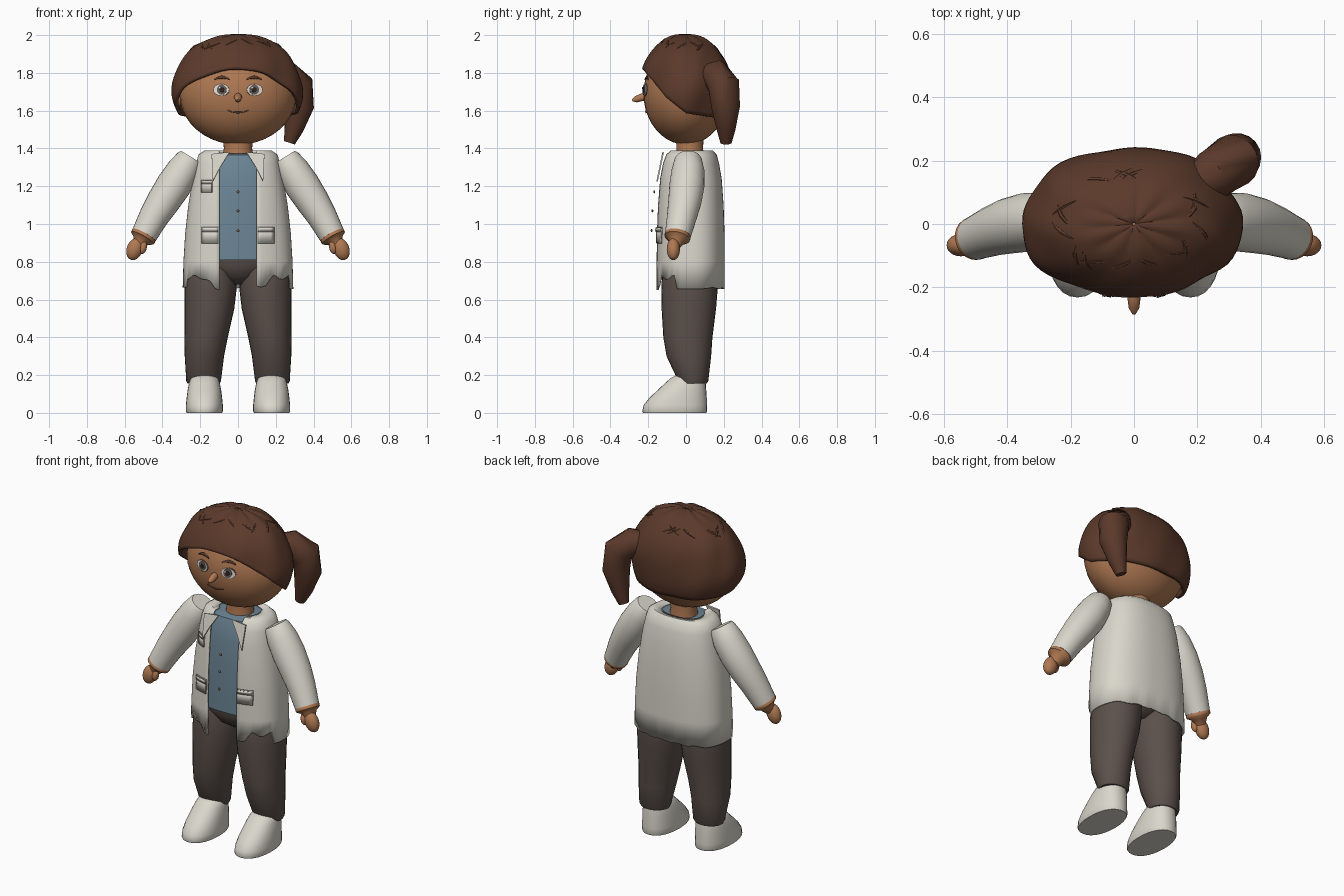
import bpy, bmesh, math
from mathutils import Vector
from math import sin, cos, pi

if "Cube" in bpy.data.objects:
    bpy.data.objects.remove(bpy.data.objects["Cube"])


def material(name, r, g, b):
    m = bpy.data.materials.new(name)
    m.diffuse_color = (r, g, b, 1)
    m.use_nodes = True
    m.node_tree.nodes["Principled BSDF"].inputs["Base Color"].default_value = m.diffuse_color
    return m


SKIN = material("skin", .43, .19, .085)
HAIR = material("hair_brown", .105, .042, .024)
COAT = material("coat_white", .70, .68, .60)
SHIRT = material("shirt_blue", .15, .235, .30)
PANTS = material("trouser_brown", .105, .08, .07)
WHITE = material("eye_white", .75, .72, .68)
IRIS = material("iris_grey", .13, .11, .10)
DARK = material("dark_brown", .03, .017, .012)
BUTTON = material("button_brown", .2, .1, .06)
SEAM = material("coat_seam", .36, .35, .31)


def finish(name, bm, mat, thick=0, smooth=True):
    bmesh.ops.recalc_face_normals(bm, faces=bm.faces)
    me = bpy.data.meshes.new(name)
    bm.to_mesh(me)
    bm.free()
    me.materials.append(mat)
    ob = bpy.data.objects.new(name, me)
    bpy.context.collection.objects.link(ob)
    if smooth:
        bpy.ops.object.select_all(action='DESELECT')
        ob.select_set(True)
        bpy.context.view_layer.objects.active = ob
        bpy.ops.object.shade_smooth_by_angle(angle=math.radians(45))
    if thick:
        mod = ob.modifiers.new("thickness", 'SOLIDIFY')
        mod.thickness, mod.offset = thick, 0
    return ob


def skin_rings(name, rings, mat, closed=True, caps=True, thick=0):
    """Bridge equal-length rings of points into a surface."""
    bm = bmesh.new()
    vs = [[bm.verts.new(p) for p in r] for r in rings]
    n = len(rings[0])
    for a, b in zip(vs, vs[1:]):
        for i in range(n if closed else n - 1):
            j = (i + 1) % n
            bm.faces.new((a[i], a[j], b[j], b[i]))
    if caps:
        bm.faces.new(vs[0])
        bm.faces.new(vs[-1])
    return finish(name, bm, mat, thick)


def oval(cx, cy, z, rx, ry, a, p=1.0):
    s, c = sin(a), cos(a)
    return (cx + rx * math.copysign(abs(s) ** p, s), cy - ry * math.copysign(abs(c) ** p, c), z)


def stack(name, rows, mat, p=1.0, n=28):
    """Loft of horizontal ovals given as (z, cx, cy, rx, ry)."""
    return skin_rings(name, [[oval(x, y, z, rx, ry, 2 * pi * i / n, p) for i in range(n)]
                             for z, x, y, rx, ry in rows], mat)


def tube(name, pts, mat, n=18):
    """Loft of circles along a path of (x, y, z, radius)."""
    c = [Vector(p[:3]) for p in pts]
    rings = []
    for k, p in enumerate(pts):
        t = c[min(k + 1, len(c) - 1)] - c[max(k - 1, 0)]
        u = Vector((0, 1, 0.01)).cross(t).normalized()
        v = t.normalized().cross(u)
        rings.append([c[k] + p[3] * (u * cos(2 * pi * i / n) + v * sin(2 * pi * i / n)) for i in range(n)])
    return skin_rings(name, rings, mat)


def ball(name, loc, r, mat, tilt=0):
    bm = bmesh.new()
    bmesh.ops.create_uvsphere(bm, u_segments=32, v_segments=20, radius=1)
    ob = finish(name, bm, mat)
    ob.location, ob.scale, ob.rotation_euler = loc, r, (0, tilt, 0)
    return ob


def lerp(table, t):
    for a, b in zip(table, table[1:]):
        if t <= b[0]:
            f = max(0, (t - a[0]) / (b[0] - a[0]))
            return [u + (v - u) * f for u, v in zip(a[1:], b[1:])]
    return list(table[-1][1:])


# head, neck and ears
HZ, HR = 1.69, (.31, .225, .27)
ball("head", (0, 0, HZ), HR, SKIN)
stack("neck", [(1.34, 0, .02, .085, .08), (1.40, 0, .02, .075, .07), (1.48, 0, .02, .08, .075)], SKIN)
for s in (-1, 1):
    ball("ear", (s * .318, 0, 1.665), (.022, .022, .042), SKIN)


# face details as thin plates that follow the head
def plate(name, pts, surf, off, mat, fan=None):
    bm = bmesh.new()
    vs = [bm.verts.new((x, surf(x, z) - off, z)) for x, z in pts]
    if fan:
        c = bm.verts.new((fan[0], surf(*fan) - off, fan[1]))
        for a, b in zip(vs, vs[1:] + vs[:1]):
            bm.faces.new((a, b, c))
    else:
        bm.faces.new(vs)
    return finish(name, bm, mat, .003, False)


def face_y(x, z):
    return -HR[1] * math.sqrt(max(0, 1 - (x / HR[0]) ** 2 - ((z - HZ) / HR[2]) ** 2))


def disc(name, x, z, rx, rz, off, mat):
    pts = [(x + rx * cos(i * pi / 10), z + rz * sin(i * pi / 10)) for i in range(20)]
    plate(name, pts, face_y, off, mat, (x, z))


def arc_strip(name, x0, x1, z, rise, w, mat):
    n = 8
    top, low = [], []
    for i in range(n + 1):
        t = 2 * i / n - 1
        x = (x0 + x1) / 2 + t * (x1 - x0) / 2
        h = w * (1 - .7 * abs(t))
        zc = z + rise * (1 - t * t)
        top.append((x, face_y(x, zc + h) - .004, zc + h))
        low.append((x, face_y(x, zc - h) - .004, zc - h))
    skin_rings(name, [top, low], mat, False, False, .004)


for s in (-1, 1):
    disc("eye_rim", s * .088, 1.71, .044, .034, .003, BUTTON)
    disc("eye_white", s * .088, 1.71, .040, .029, .006, WHITE)
    disc("iris", s * .086, 1.711, .025, .027, .009, IRIS)
    disc("pupil", s * .086, 1.711, .013, .014, .012, DARK)
    disc("eye_glint", s * .086 - .010, 1.721, .005, .005, .015, WHITE)
    arc_strip("eyebrow", s * .045, s * .125, 1.765, .012, .008, HAIR)
arc_strip("mouth", -.055, .055, 1.602, -.012, .004, BUTTON)
tube("nose", [(0, -.19, 1.685, .012), (0, -.23, 1.672, .021), (0, -.265, 1.66, .017), (0, -.285, 1.655, .005)], SKIN)


# hair cap, trimmed along a hairline that drops from brow to nape
HAIRLINE = [(-.25, 1.85), (-.17, 1.76), (-.10, 1.67), (0, 1.59), (.12, 1.57), (.25, 1.55)]


def hair_pt(az, pol, lift=0.0):
    sp = max(0, sin(pol)) ** .9
    k = 1 + lift + sp * (.018 * sin(5 * az + 1) + .012 * sin(9 * az + 3 * pol) + .012 * sin(7 * pol + 2 * az))
    k += .02 * sin(10 * az) * math.exp(-((pol - .3) / .2) ** 2)
    x = (.328 if sin(az) > 0 else .342) * sp * sin(az)
    return Vector((x * k, -.236 * sp * cos(az) * k, 1.70 + .295 * cos(pol) * (1 + (k - 1) * .5)))


def hair_end(az):
    lo, hi = .2, 2.6
    for _ in range(30):
        m = (lo + hi) / 2
        p = hair_pt(az, m)
        lo, hi = (m, hi) if p.z > lerp(HAIRLINE, p.y)[0] else (lo, m)
    return lo


N = 72
ends = [hair_end(2 * pi * i / N) for i in range(N)]
skin_rings("hair_cap", [[hair_pt(2 * pi * i / N, .01 + (ends[i] - .01) * k / 24) for i in range(N)]
                        for k in range(25)], HAIR, caps=False, thick=.02)
for i in range(18):
    az, p0 = i * 2 * pi / 18 + .3 * sin(i * 5), .35 + .2 * abs(sin(i * 3))
    path = [hair_pt(az + .12 * k * (-1) ** i, p0 + .07 * k, .033) for k in range(5)]
    tube("hair_strand", [(*p, r) for p, r in zip(path, (.001, .006, .008, .006, .001))], HAIR, 6)
tube("ponytail", [(.19, .115, 1.79, .06), (.25, .155, 1.79, .08), (.315, .20, 1.735, .085),
                  (.325, .21, 1.62, .077), (.295, .212, 1.50, .05), (.272, .212, 1.43, .03)], HAIR)

# coat body: open at the front, with an uneven hem
BODY = [(.66, .022, .288, .178), (.80, .022, .284, .178), (.95, .022, .275, .177), (1.10, .022, .258, .172),
        (1.24, .022, .235, .162), (1.32, .022, .218, .148), (1.365, .024, .205, .134), (1.385, .025, .175, .115),
        (1.38, .025, .125, .085)]
P = .82


def hem(x, y):
    if y > -.06:
        return .66 + .004 * sin(60 * x)
    return .66 + .058 * min(1, max(0, (abs(x) - .12) / .06)) + .012 * sin(75 * x)


rings = []
for z, cy, rx, ry in BODY:
    a0 = math.asin((.098 / rx) ** (1 / P))
    ring = [oval(0, cy, z, rx, ry, a0 + (2 * pi - 2 * a0) * i / 64, P) for i in range(65)]
    rings.append([(x, y, hem(x, y)) for x, y, _ in ring] if z == .66 else ring)
skin_rings("coat_body", rings, COAT, False, False, .01)


def coat_y(x, z):
    cy, rx, ry = lerp(BODY[:8], z)
    c = max(0, 1 - min(1, abs(x) / rx) ** (2 / P)) ** (P / 2)
    return cy - ry * c


# shirt and buttons
stack("shirt", [(z, 0, cy, rx - .014, ry - .012) for z, cy, rx, ry in [(.81, *BODY[1][1:])] + BODY[2:7]]
      + [(1.372, 0, .025, .14, .095)], SHIRT, P, 48)
for z, y in ((1.17, -.168), (1.07, -.178), (.965, -.182)):
    ball("shirt_button", (0, y, z), (.008, .005, .008), BUTTON)

# lapels and pockets
for s in (-1, 1):
    plate("lapel", [(s * x, z) for x, z in ((.045, 1.38), (.14, 1.37), (.133, 1.225), (.095, 1.30))],
          lambda x, z: lerp([(1.22, -.142), (1.385, -.108)], z)[0], .012, COAT).modifiers[0].thickness = .008


def pocket(cx, cz, w, h):
    def rect(x0, x1, z0, z1):
        xs = [x0 + (x1 - x0) * i / 6 for i in range(7)]
        return [[(x, coat_y(x, z) - off, z) for x in xs] for z, off in ((z0, 0), (z1, 0))]
    for nm, g, off, mat, low in (("pocket_seam", .004, .007, SEAM, -h), ("pocket", 0, .010, COAT, -h),
                                 ("pocket_flap_seam", .001, .0125, SEAM, h * .45), ("pocket_flap", -.001, .015, COAT, h * .6)):
        rows = rect(cx - w - g, cx + w + g, cz + low - g, cz + h + g)
        skin_rings(nm, [[(x, y - off, z) for x, y, z in r] for r in rows], mat, False, False, .003)


pocket(-.165, 1.20, .026, .03)
for s in (-1, 1):
    pocket(s * .148, .94, .04, .04)

# trousers, shoes, arms and hands
stack("hips", [(.68, 0, .02, .05, .06), (.72, 0, .02, .13, .12), (.78, 0, .02, .23, .15),
               (.86, 0, .02, .25, .155), (.92, 0, .02, .24, .15)], PANTS)
for s in (-1, 1):
    stack("trouser_leg", [(z, s * x, y, rx, ry) for z, x, y, rx, ry in (
        (.155, .182, .038, .085, .072), (.17, .182, .038, .092, .080), (.30, .178, .015, .104, .118),
        (.40, .168, .01, .114, .130), (.55, .152, .015, .132, .144), (.65, .146, .018, .138, .149),
        (.74, .143, .02, .136, .146), (.84, .135, .02, .11, .12))], PANTS)
    stack("shoe", [(z, s * .178, y, rx, ry) for z, y, rx, ry in (
        (0, -.06, .094, .168), (.008, -.06, .098, .172), (.04, -.057, .098, .168), (.08, -.042, .094, .152),
        (.12, -.022, .089, .129), (.16, -.002, .081, .106), (.185, .01, .072, .09), (.20, .015, .05, .065))], COAT, .9)
    tube("sleeve", [(s * x, y, z, r) for x, y, z, r in (
        (.248, .012, 1.355, .062), (.256, .012, 1.342, .072), (.29, .011, 1.285, .087), (.34, .005, 1.205, .093),
        (.395, -.006, 1.12, .088), (.445, -.022, 1.04, .079), (.497, -.043, .942, .069))], COAT, 28)
    tube("wrist_cuff", [(s * x, y, z, r) for x, y, z, r in (
        (.488, -.04, .955, .058), (.499, -.044, .938, .070), (.506, -.047, .926, .068), (.513, -.05, .913, .045),
        (.53, -.06, .885, .03))], SKIN, 24)
    ball("hand", (s * .547, -.067, .867), (.042, .035, .06), SKIN, s * -.35)
    ball("thumb", (s * .502, -.078, .875), (.019, .02, .034), SKIN, s * -.2)
